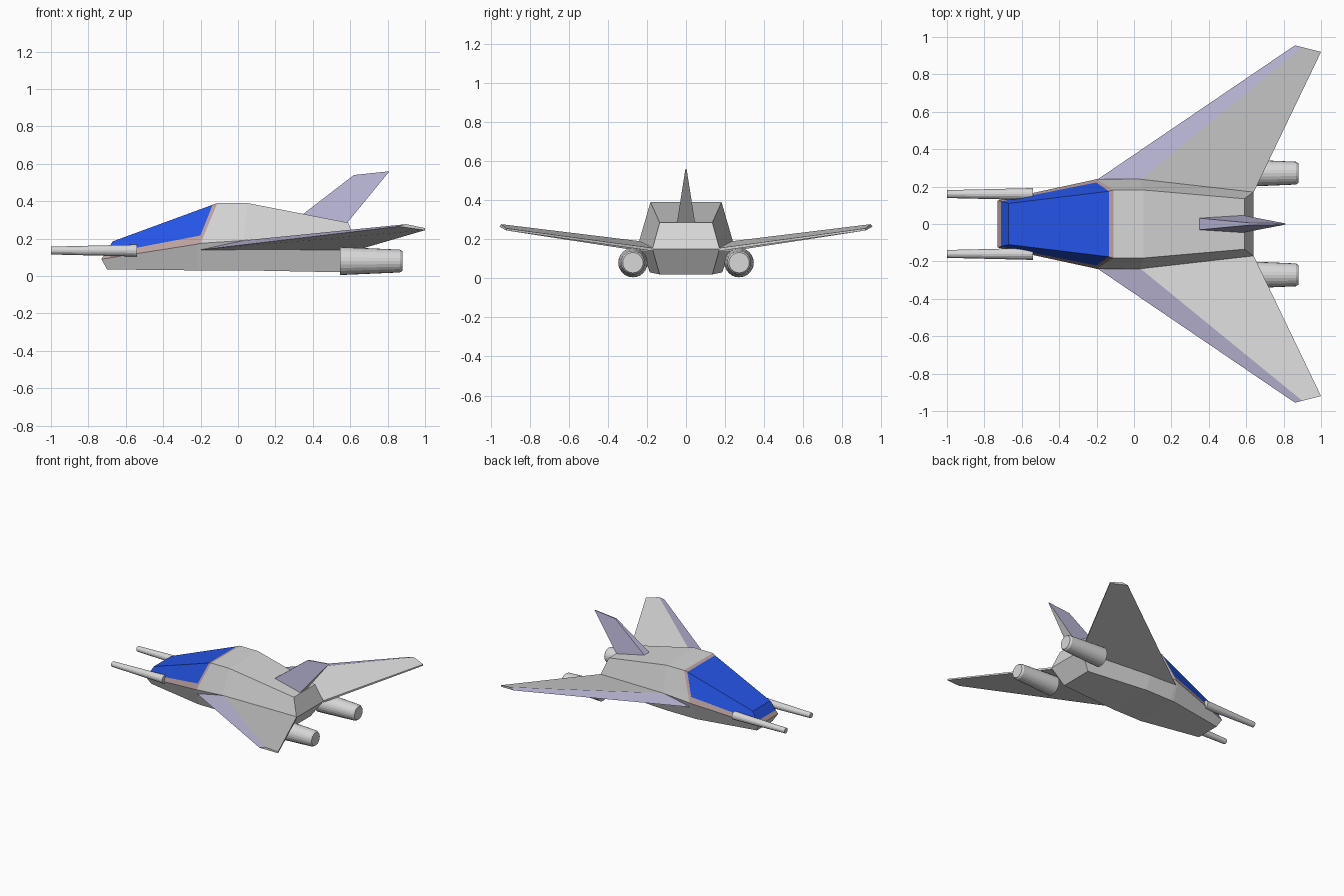
import bpy, bmesh, math
from mathutils import Vector, Matrix

cube = bpy.data.objects.get("Cube")
if cube:
    bpy.data.objects.remove(cube)


def material(name, rgb):
    m = bpy.data.materials.new(name)
    m.use_nodes = True
    m.diffuse_color = (*rgb, 1)
    m.node_tree.nodes["Principled BSDF"].inputs["Base Color"].default_value = (*rgb, 1)
    return m


HULL, GLASS, FRAME, TRIM = range(4)
MATS = [material("hull_grey", (0.68, 0.68, 0.68)),
        material("canopy_blue", (0.018, 0.09, 0.8)),
        material("frame_pink", (0.5, 0.36, 0.35)),
        material("edge_lavender", (0.48, 0.46, 0.66))]


def finish(bm, name):
    bmesh.ops.recalc_face_normals(bm, faces=bm.faces)
    mesh = bpy.data.meshes.new(name)
    bm.to_mesh(mesh)
    bm.free()
    for m in MATS:
        mesh.materials.append(m)
    obj = bpy.data.objects.new(name, mesh)
    bpy.context.collection.objects.link(obj)
    return obj


# Fuselage: each station lists bottom, waist and top corners, plus the sill fraction
stations = [
    ((-0.70, 0.10, 0.035), (-0.73, 0.125, 0.09), (-0.67, 0.11, 0.185), 0.3),
    ((-0.22, 0.185, 0.03), (-0.22, 0.235, 0.17), (-0.135, 0.175, 0.381), 0.22),
    ((-0.19, 0.185, 0.03), (-0.20, 0.24, 0.175), (-0.11, 0.182, 0.39), 0.2),
    ((0.04, 0.185, 0.03), (0.03, 0.24, 0.19), (0.05, 0.182, 0.39), 0.2),
    ((0.55, 0.135, 0.02), (0.64, 0.172, 0.15), (0.59, 0.135, 0.285), 0.2),
]
bm = bmesh.new()
rings = []
for low, waist, top, t in stations:
    sill = Vector(waist).lerp(Vector(top), t)
    half = [Vector(low), Vector(waist), sill, Vector(top)]
    right = [bm.verts.new((p.x, -p.y, p.z)) for p in half]
    left = [bm.verts.new(p) for p in half]
    rings.append(right + left[::-1])

for s, (a, b) in enumerate(zip(rings, rings[1:])):
    for i in range(8):
        j = (i + 1) % 8
        f = bm.faces.new((a[i], a[j], b[j], b[i]))
        if s == 0 and i in (2, 3, 4):
            f.material_index = GLASS
        elif (s == 0 and i in (1, 5)) or (s == 1 and 1 <= i <= 5):
            f.material_index = FRAME
# End caps: one band per level
for ring, colours in ((rings[0], (HULL, FRAME, GLASS)), (rings[-1], (HULL,) * 3)):
    for i, colour in enumerate(colours):
        f = bm.faces.new((ring[i], ring[i + 1], ring[6 - i], ring[7 - i]))
        f.material_index = colour
finish(bm, "fuselage")


def slab(name, lower, upper, colours, side=1):
    """Solid between two matching four-point outlines; colours maps side edge to material."""
    bm = bmesh.new()
    lo, up = ([bm.verts.new((x, y * side, z)) for x, y, z in pts] for pts in (lower, upper))
    bm.faces.new(lo).material_index = colours.get("lower", HULL)
    bm.faces.new(up).material_index = colours.get("upper", HULL)
    for i in range(4):
        j = (i + 1) % 4
        bm.faces.new((lo[i], lo[j], up[j], up[i])).material_index = colours.get(i, HULL)
    return finish(bm, name)


# Tapered round pod along x, with a chamfered rear rim
def pod(name, profile, y, z, sides):
    bm = bmesh.new()
    loops = []
    for x, r in profile:
        loops.append([bm.verts.new((x, y + r * math.cos(k * math.tau / sides),
                                    z + r * math.sin(k * math.tau / sides)))
                      for k in range(sides)])
    for a, b in zip(loops, loops[1:]):
        for k in range(sides):
            n = (k + 1) % sides
            bm.faces.new((a[k], a[n], b[n], b[k]))
    bm.faces.new(loops[0])
    bm.faces.new(loops[-1])
    return finish(bm, name)


wing_lower = [(-0.2, 0.235, 0.14), (0.86, 0.955, 0.265), (1.0, 0.92, 0.245), (0.64, 0.17, 0.14)]
wing_upper = [(0.03, 0.235, 0.19), (0.9, 0.945, 0.277), (1.0, 0.92, 0.256), (0.64, 0.17, 0.155)]

for side, label in ((1, "left"), (-1, "right")):
    slab(label + "_wing", wing_lower, wing_upper, {0: TRIM}, side)
    pod(label + "_engine", [(0.545, 0.075), (0.865, 0.061), (0.88, 0.052)],
        side * 0.272, 0.08, 24)
    pod(label + "_cannon", [(-1.0, 0.021), (-0.54, 0.032)], side * 0.16, 0.136, 16)

# Tail fin: wide at the root, thin at the tip, swept back
fin_root = [(0.34, 0.032, 0.325), (0.34, -0.032, 0.325), (0.58, -0.047, 0.28), (0.58, 0.047, 0.28)]
fin_tip = [(0.62, 0.006, 0.54), (0.62, -0.006, 0.54), (0.81, -0.003, 0.56), (0.81, 0.003, 0.56)]
slab("tail_fin", fin_root, fin_tip, {0: TRIM, 1: TRIM, 3: TRIM, "upper": TRIM})
